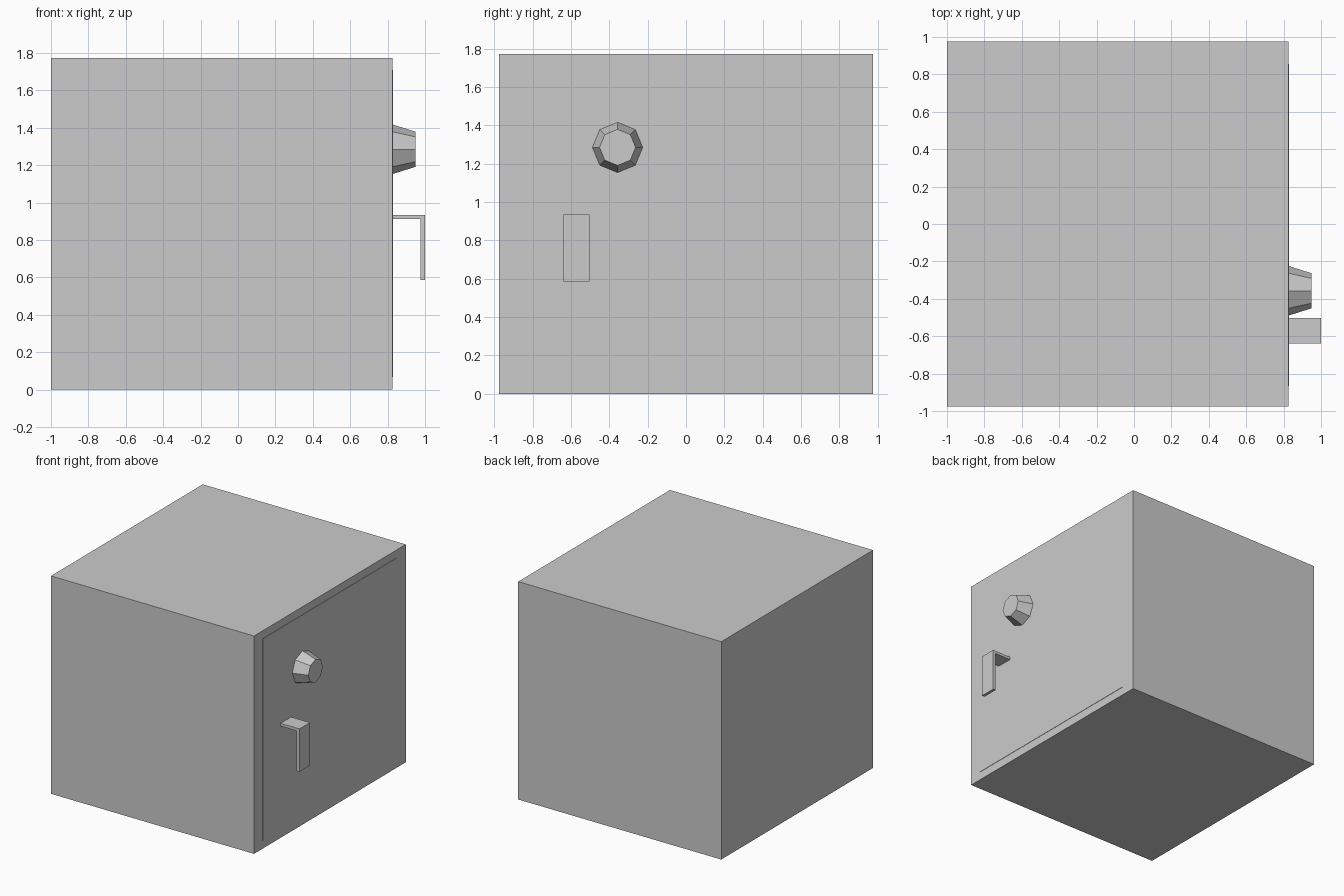
import bpy, bmesh
from math import pi

if "Cube" in bpy.data.objects:
    bpy.data.objects.remove(bpy.data.objects["Cube"])


def box(name, lo, hi):
    size = [b - a for a, b in zip(lo, hi)]
    mid = [(a + b) / 2 for a, b in zip(lo, hi)]
    bpy.ops.mesh.primitive_cube_add(size=1, location=mid)
    ob = bpy.context.object
    ob.name = name
    ob.scale = size
    bpy.ops.object.transform_apply(location=False, rotation=False, scale=True)
    return ob


def extrude_xz(name, profile, y0, y1):
    bm = bmesh.new()
    face = bm.faces.new([bm.verts.new((x, y0, z)) for x, z in profile])
    ext = bmesh.ops.extrude_face_region(bm, geom=[face])
    moved = [g for g in ext["geom"] if isinstance(g, bmesh.types.BMVert)]
    bmesh.ops.translate(bm, verts=moved, vec=(0, y1 - y0, 0))
    bmesh.ops.recalc_face_normals(bm, faces=bm.faces)
    mesh = bpy.data.meshes.new(name)
    bm.to_mesh(mesh)
    bm.free()
    ob = bpy.data.objects.new(name, mesh)
    bpy.context.collection.objects.link(ob)
    return ob


FRONT = 0.827  # x of the body's door side

# Safe body and the barely raised door panel
box("safe_body", (-1, -0.975, 0), (FRONT, 0.975, 1.772))
box("door", (FRONT - 0.03, -0.867, 0.068), (FRONT + 0.003, 0.855, 1.708))

# Eight-sided tapered dial
bpy.ops.mesh.primitive_cone_add(vertices=8, radius1=0.132, radius2=0.094, depth=0.12,
                                location=(FRONT + 0.061, -0.357, 1.285),
                                rotation=(0, pi / 2, 0))
bpy.context.object.name = "dial"

# L-shaped handle
extrude_xz("handle", [(FRONT, 0.934), (1, 0.934), (1, 0.585), (0.975, 0.585),
                      (0.975, 0.911), (FRONT, 0.911)], -0.638, -0.503)
